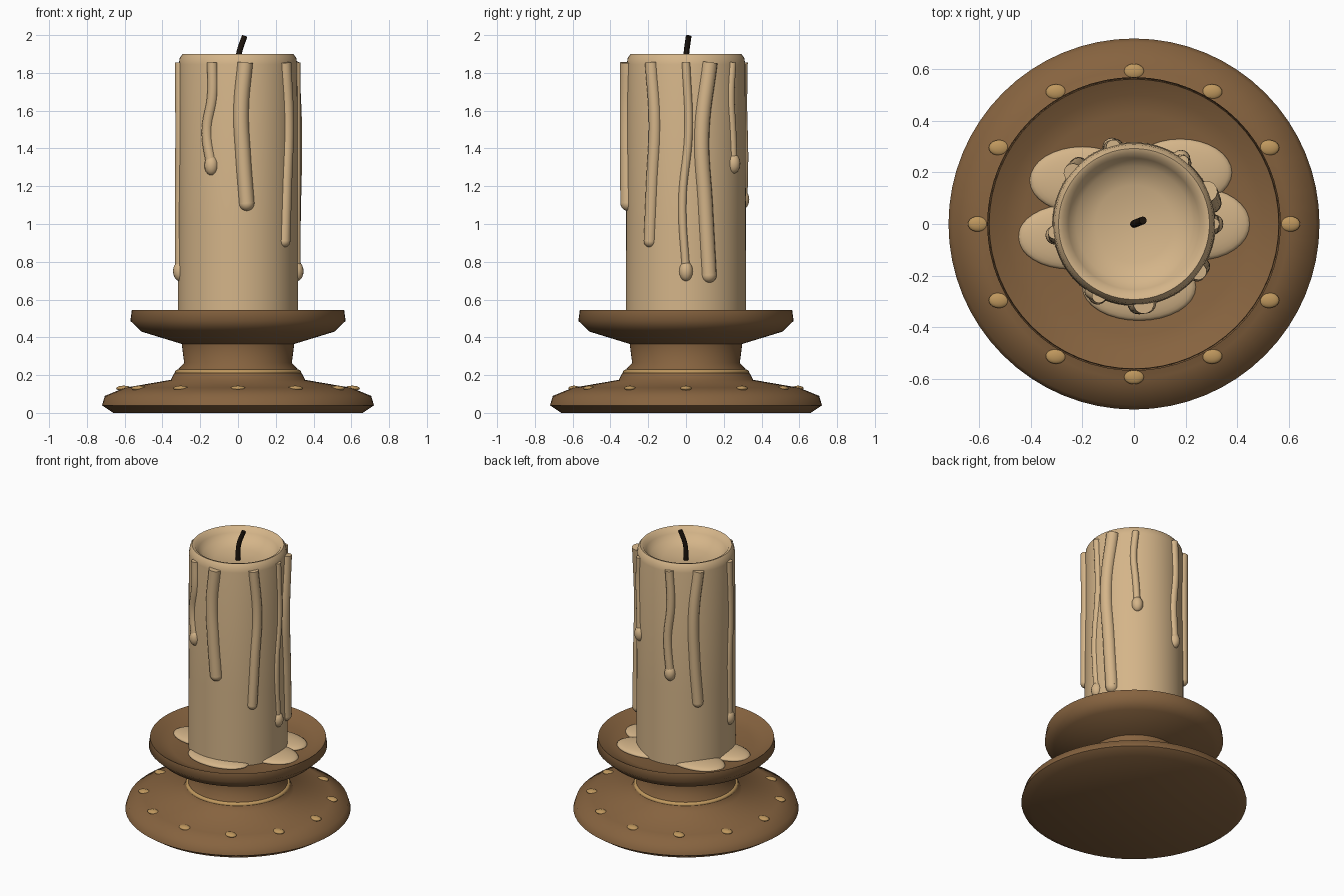
import bpy, bmesh, math
from mathutils import Matrix, Vector

if "Cube" in bpy.data.objects:
    bpy.data.objects.remove(bpy.data.objects["Cube"])


def material(name, rgb):
    m = bpy.data.materials.new(name)
    m.diffuse_color = (*rgb, 1)
    m.use_nodes = True
    m.node_tree.nodes["Principled BSDF"].inputs["Base Color"].default_value = m.diffuse_color
    return m


WAX = material("cream_wax", (0.66, 0.46, 0.25))
WOOD = material("brown_wood", (0.24, 0.125, 0.05))
GOLD = material("gold_trim", (0.52, 0.31, 0.11))
CHAR = material("charred_wick", (0.012, 0.007, 0.004))


def finish(name, bm, mat, angle=60):
    me = bpy.data.meshes.new(name)
    bmesh.ops.recalc_face_normals(bm, faces=bm.faces)
    bm.to_mesh(me)
    bm.free()
    me.materials.append(mat)
    me.shade_smooth()
    me.set_sharp_from_angle(angle=math.radians(angle))
    ob = bpy.data.objects.new(name, me)
    bpy.context.collection.objects.link(ob)
    return ob


def lathe(name, profile, mat, n=64):
    """Spin (radius, z) points around z; both ends lie on the axis."""
    bm = bmesh.new()
    vs = [bm.verts.new((r, 0, z)) for r, z in profile]
    es = [bm.edges.new(p) for p in zip(vs, vs[1:])]
    bmesh.ops.spin(bm, geom=vs + es, cent=(0, 0, 0), axis=(0, 0, 1),
                   angle=math.tau, steps=n, use_duplicate=False)
    bmesh.ops.remove_doubles(bm, verts=bm.verts, dist=1e-4)
    return finish(name, bm, mat)


def add_ellipsoid(bm, loc, size, u=20, v=12):
    bmesh.ops.create_uvsphere(bm, u_segments=u, v_segments=v, radius=1,
                              matrix=Matrix.Translation(loc) @ Matrix.Diagonal((*size, 1)))


def add_tube(bm, points, radius, n=14):
    """Sweep a circle along a smooth path through the given points."""
    cu = bpy.data.curves.new("path", 'CURVE')
    cu.dimensions = '3D'
    cu.bevel_depth = radius
    cu.bevel_resolution = n // 2 - 2
    cu.use_fill_caps = True
    cu.resolution_u = 8
    sp = cu.splines.new('BEZIER')
    sp.bezier_points.add(len(points) - 1)
    for bp, p in zip(sp.bezier_points, points):
        bp.co = p
        bp.handle_left_type = bp.handle_right_type = 'AUTO'
    ob = bpy.data.objects.new("path", cu)
    bpy.context.collection.objects.link(ob)
    bpy.context.view_layer.update()
    me = bpy.data.meshes.new_from_object(ob.evaluated_get(bpy.context.evaluated_depsgraph_get()))
    bm.from_mesh(me)
    bpy.data.objects.remove(ob)
    bpy.data.meshes.remove(me)
    bpy.data.curves.remove(cu)
    bmesh.ops.remove_doubles(bm, verts=bm.verts, dist=1e-5)


# Turned holder: foot, neck and shallow dish
lathe("holder", [(0, 0), (0.66, 0), (0.72, 0.04), (0.705, 0.09), (0.6, 0.133),
                 (0.355, 0.175), (0.34, 0.205), (0.285, 0.265), (0.298, 0.365),
                 (0.51, 0.43), (0.57, 0.487), (0.562, 0.545), (0.5, 0.512),
                 (0.43, 0.488), (0, 0.482)], WOOD)

# Gold ring around the neck
bm = bmesh.new()
prev = [bm.verts.new((0.315 + 0.02 * math.cos(a), 0, 0.215 + 0.015 * math.sin(a)))
        for a in [math.tau * i / 12 for i in range(12)]]
ring = [bm.edges.new((prev[i], prev[(i + 1) % 12])) for i in range(12)]
bmesh.ops.spin(bm, geom=prev + ring, cent=(0, 0, 0), axis=(0, 0, 1),
               angle=math.tau, steps=64, use_duplicate=False)
bmesh.ops.remove_doubles(bm, verts=bm.verts, dist=1e-4)
finish("neck_ring", bm, GOLD)

# Gold studs on the foot
bm = bmesh.new()
for i in range(12):
    a = math.tau * i / 12
    add_ellipsoid(bm, (0.605 * math.cos(a), 0.592 * math.sin(a), 0.13), (0.04, 0.03, 0.014))
finish("foot_studs", bm, GOLD)

# Candle with hollow melted top
lathe("candle", [(0, 0.48), (0.318, 0.48), (0.317, 1.0), (0.314, 1.845), (0.308, 1.88),
                 (0.293, 1.9), (0.275, 1.895), (0.255, 1.865), (0.225, 1.83),
                 (0.15, 1.803), (0, 1.79)], WAX)

# Wick
bm = bmesh.new()
add_tube(bm, [(0, 0, 1.77), (0.005, 0.002, 1.9), (0.035, 0.014, 1.995)], 0.015)
finish("wick", bm, CHAR)

# Drips: tube radius, end height, has teardrop, angles from top to end
DRIPS = [
    (0.028, 1.31, True, (-116, -116, -122, -117)),
    (0.041, 1.11, False, (-83, -87, -85, -81.5)),
    (0.033, 0.91, False, (-36.5, -32, -35, -38)),
    (0.022, 0.75, True, (0, 2.5, -3.5, 0)),
    (0.041, 0.73, False, (24, 15.5, 19, 23)),
    (0.022, 1.32, True, (52, 49.5, 52, 54)),
    (0.028, 1.13, True, (105, 107, 103, 106)),
    (0.036, 0.93, False, (140, 134, 135, 139)),
    (0.026, 0.75, True, (186, 189, 186, 188)),
]
for k, (r, end, tear, angs) in enumerate(DRIPS):
    pts = []
    for i, d in enumerate(angs):
        a = math.radians(d)
        pts.append(Vector((0.31 * math.cos(a), 0.31 * math.sin(a), 1.855 + (end - 1.855) * i / 3)))
    bm = bmesh.new()
    add_tube(bm, pts, r)
    add_ellipsoid(bm, pts[-1], (0.037, 0.037, 0.053) if tear else (r, r, r), 16, 10)
    finish(f"wax_drip_{k + 1}", bm, WAX)

# Wax pooled in the dish
bm = bmesh.new()
for x, y, sx, sy in [(-0.2, 0.17, 0.205, 0.13), (-0.25, -0.05, 0.2, 0.125),
                     (0.02, -0.245, 0.22, 0.13), (0.25, 0, 0.2, 0.14),
                     (0.18, 0.2, 0.2, 0.13)]:
    add_ellipsoid(bm, (x, y, 0.492), (sx, sy, 0.03), 32, 16)
finish("wax_pools", bm, WAX)
